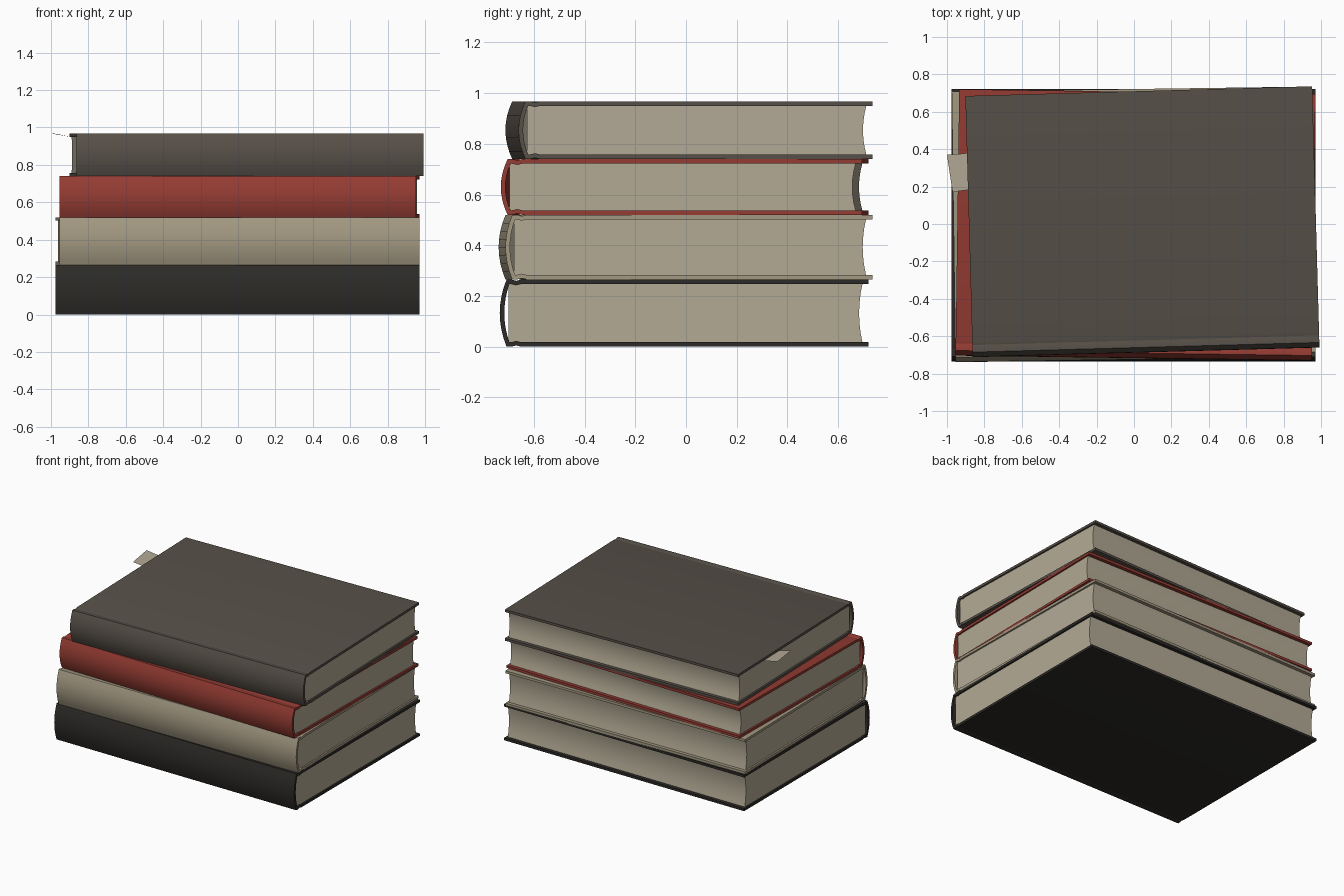
import bpy, bmesh
from math import radians

if "Cube" in bpy.data.objects:
    bpy.data.objects.remove(bpy.data.objects["Cube"])

T = 0.018  # cover board thickness


def material(name, rgb):
    m = bpy.data.materials.new(name)
    m.diffuse_color = (*rgb, 1)
    m.use_nodes = True
    m.node_tree.nodes["Principled BSDF"].inputs["Base Color"].default_value = m.diffuse_color
    return m


def finish(name, bm, mat):
    bmesh.ops.recalc_face_normals(bm, faces=bm.faces)
    me = bpy.data.meshes.new(name)
    bm.to_mesh(me)
    bm.free()
    ob = bpy.data.objects.new(name, me)
    bpy.context.collection.objects.link(ob)
    me.materials.append(mat)
    bpy.ops.object.select_all(action='DESELECT')
    ob.select_set(True)
    bpy.context.view_layer.objects.active = ob
    bpy.ops.object.shade_smooth_by_angle(angle=radians(20))
    return ob


def extrude_band(outer, inner, x0, x1):
    """Solid along x from two matching (y, z) profile lines."""
    bm = bmesh.new()
    rows = []
    for o, i in zip(outer, inner):
        rows.append([bm.verts.new((x, *p)) for x, p in
                     ((x0, o), (x1, o), (x1, i), (x0, i))])
    for a, b in zip(rows, rows[1:]):
        for k in range(4):
            n = (k + 1) % 4
            bm.faces.new((a[k], a[n], b[n], b[k]))
    bm.faces.new(rows[0])
    bm.faces.new(rows[-1])
    return bm


def book(name, length, depth, z0, z1, centre, angle, mat):
    h, tip, fore = z1 - z0, -depth / 2, depth / 2
    # case: boards with hinge grooves, joined by a rounded spine
    board = [(fore, 0), (tip + 0.085, 0), (tip + 0.065, 0.005), (tip + 0.045, 0)]
    board_in = [(y, T + dz) for y, dz in board]
    us = [-1 + i / 4 for i in range(9)]
    arc = [(tip + 0.027 * u * u, h / 2 * (1 + u)) for u in us]
    arc_in = [(tip + T + 0.02 * u * u, h / 2 + (h / 2 - T) * u) for u in us]

    def flip(pts):
        return [(y, h - z) for y, z in reversed(pts)]

    case = finish(name + "_cover", extrude_band(board + arc + flip(board),
                  board_in + arc_in + flip(board_in), -length / 2, length / 2), mat)
    # page block with a hollow fore edge
    vs = [-1 + i / 3 for i in range(7)]
    zs = [h / 2 + (h / 2 - T) * v for v in vs]
    front = [(tip + 0.034, z) for z in zs]
    back = [(fore - 0.038 + 0.013 * v * v, z) for v, z in zip(vs, zs)]
    x = length / 2 - 0.012
    pages = finish(name + "_pages", extrude_band(front, back, -x, x), paper)
    for ob in (case, pages):
        ob.location = (*centre, z0)
        ob.rotation_euler.z = radians(angle)


paper = material("paper", (0.45, 0.40, 0.30))
black = material("black_cloth", (0.026, 0.024, 0.021))
beige = material("beige_cloth", (0.37, 0.32, 0.225))
red = material("red_cloth", (0.30, 0.045, 0.033))
brown = material("brown_cloth", (0.095, 0.080, 0.065))

book("bottom_book", 1.945, 1.455, 0.0, 0.265, (-0.003, -0.007), 0, black)
book("beige_book", 1.925, 1.447, 0.265, 0.52, (-0.002, -0.002), 0.8, beige)
book("red_book", 1.905, 1.424, 0.52, 0.74, (0.008, -0.005), -0.8, red)
book("top_book", 1.855, 1.397, 0.74, 0.968, (0.045, 0.012), 1.6, brown)

# paper bookmark poking out under the top cover
mark = [((-1.0, 0.37, 0.968), (-0.97, 0.17, 0.966)),
        ((-0.93, 0.375, 0.956), (-0.92, 0.178, 0.955)),
        ((-0.87, 0.382, 0.946), (-0.86, 0.186, 0.946)),
        ((-0.75, 0.395, 0.940), (-0.74, 0.20, 0.940))]
bm = bmesh.new()
rows = [[bm.verts.new(p) for p in r] for r in mark]
for a, b in zip(rows, rows[1:]):
    bm.faces.new((a[0], a[1], b[1], b[0]))
bmesh.ops.solidify(bm, geom=bm.faces[:], thickness=0.002)
finish("bookmark", bm, paper)
